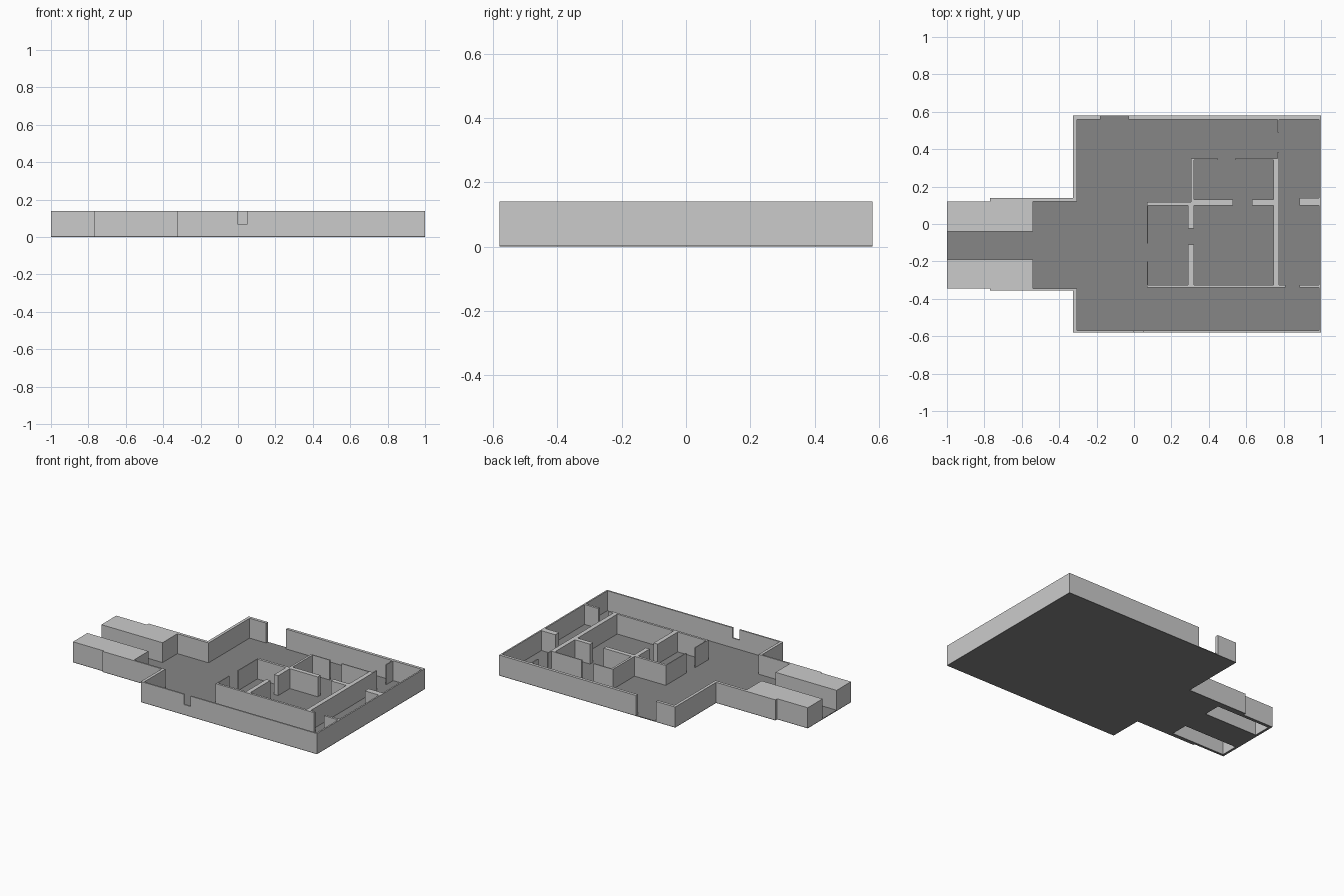
import bpy, bmesh

if "Cube" in bpy.data.objects:
    bpy.data.objects.remove(bpy.data.objects["Cube"])

H = 0.14      # wall height
F = 0.005     # floor thickness


def prism(name, pts, z0=F, z1=H):
    """Extrude a plan outline between two heights."""
    bm = bmesh.new()
    face = bm.faces.new([bm.verts.new((x, y, z0)) for x, y in pts])
    top = bmesh.ops.extrude_face_region(bm, geom=[face])["geom"]
    verts = [v for v in top if isinstance(v, bmesh.types.BMVert)]
    bmesh.ops.translate(bm, verts=verts, vec=(0, 0, z1 - z0))
    bmesh.ops.recalc_face_normals(bm, faces=bm.faces)
    me = bpy.data.meshes.new(name)
    bm.to_mesh(me)
    bm.free()
    ob = bpy.data.objects.new(name, me)
    bpy.context.collection.objects.link(ob)
    return ob


def wall(name, x0, x1, y0, y1, z0=F, z1=H):
    return prism(name, [(x0, y0), (x1, y0), (x1, y1), (x0, y1)], z0, z1)


def cut(ob, cutter):
    m = ob.modifiers.new("hollow", 'BOOLEAN')
    m.operation = 'DIFFERENCE'
    m.solver = 'EXACT'
    m.object = cutter


# Dark floor slab following the outer outline
floor = prism("floor", [
    (-1, -.345), (-.77, -.345), (-.77, -.355), (-.325, -.355), (-.325, -.58),
    (1, -.58), (1, .58), (-.325, .58), (-.325, .14), (-.77, .14),
    (-.77, .12), (-1, .12)], 0, F)
dark = bpy.data.materials.new("dark_floor")
dark.diffuse_color = (.24, .24, .24, 1)
dark.use_nodes = True
dark.node_tree.nodes["Principled BSDF"].inputs["Base Color"].default_value = dark.diffuse_color
floor.data.materials.append(dark)

# Corridor side blocks, hollow from below, continuing into thin walls
back_block = prism("corridor_block_back", [
    (-1, -.04), (-.54, -.04), (-.54, .12), (-.305, .12), (-.305, .14),
    (-.77, .14), (-.77, .12), (-1, .12)])
front_block = prism("corridor_block_front", [
    (-1, -.19), (-1, -.345), (-.77, -.345), (-.77, -.355), (-.305, -.355),
    (-.305, -.345), (-.54, -.345), (-.54, -.19)])
for block, y0, y1 in ((back_block, -.02, .10), (front_block, -.33, -.21)):
    cutter = wall(block.name + "_cutter", -.985, -.585, y0, y1, -.02, H - .01)
    cutter.hide_render = True
    cutter.hide_set(True)
    cut(block, cutter)
    cut(floor, cutter)

# Outer walls: name, x0, x1, y0, y1
outer = [
    ("outer_wall_left_back", -.325, -.305, .14, .56),
    ("outer_wall_left_front", -.325, -.305, -.57, -.355),
    ("outer_wall_back_a", -.325, -.18, .56, .58),
    ("outer_wall_back_b", -.03, 1, .56, .58),
    ("outer_wall_right", .99, 1, -.57, .56),
    ("outer_wall_front_a", -.325, -.002, -.58, -.57),
    ("outer_wall_front_b", .05, 1, -.58, -.57),
]
# Partition walls, split at the doorways
inner = [
    ("front_partition_a", .07, .81, -.34, -.325),
    ("front_partition_b", .885, .99, -.34, -.325),
    ("small_room_left_a", .07, .076, -.105, .10),
    ("small_room_left_b", .07, .076, -.325, -.20),
    ("small_room_back", .07, .32, .10, .117),
    ("small_room_right_a", .29, .32, -.025, .10),
    ("small_room_right_b", .29, .32, -.325, -.11),
    ("back_room_left", .305, .32, .117, .343),
    ("back_room_back_a", .305, .45, .343, .35),
    ("back_room_back_b", .54, .775, .343, .35),
    ("middle_partition_a", .32, .53, .10, .13),
    ("middle_partition_b", .63, .745, .10, .13),
    ("long_partition", .745, .775, -.325, .343),
    ("side_room_divider", .885, .99, .10, .14),
    ("side_room_wall_a", .768, .775, .49, .56),
    ("side_room_wall_b", .768, .775, .35, .385),
]
for spec in outer + inner:
    wall(*spec)

# Low sill under the front opening
wall("window_sill", -.002, .05, -.58, -.57, F, .07)
